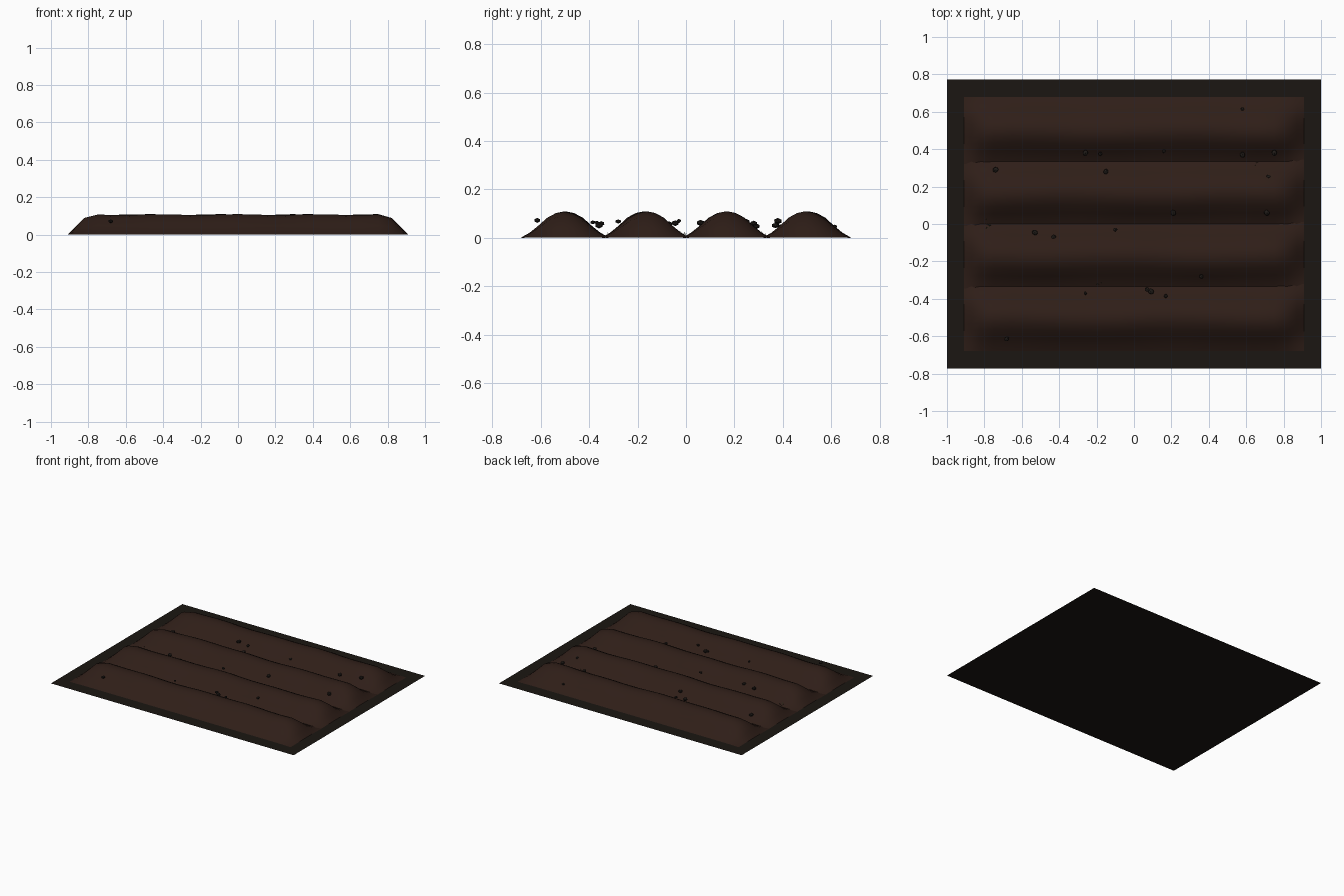
import bpy, bmesh, math, random
from mathutils import Matrix, Vector

if "Cube" in bpy.data.objects:
    bpy.data.objects.remove(bpy.data.objects["Cube"])

random.seed(4)


def material(name, r, g, b):
    m = bpy.data.materials.new(name)
    m.diffuse_color = (r, g, b, 1)
    m.use_nodes = True
    m.node_tree.nodes["Principled BSDF"].inputs["Base Color"].default_value = m.diffuse_color
    return m


SOIL = material("soil", 0.028, 0.013, 0.009)
DARK = material("dark_soil", 0.011, 0.008, 0.006)
STONE = material("clod", 0.014, 0.011, 0.009)
GREEN = material("weed_green", 0.012, 0.03, 0.008)


def finish(name, bm, mat, smooth=False):
    bmesh.ops.recalc_face_normals(bm, faces=bm.faces)
    me = bpy.data.meshes.new(name)
    bm.to_mesh(me)
    bm.free()
    me.materials.append(mat)
    for p in me.polygons:
        p.use_smooth = smooth
    ob = bpy.data.objects.new(name, me)
    bpy.context.collection.objects.link(ob)
    return ob


# Flat plot of earth
bm = bmesh.new()
bmesh.ops.create_grid(bm, x_segments=1, y_segments=1, size=1)
bmesh.ops.scale(bm, vec=(1, 0.773, 1), verts=bm.verts)
finish("ground_plot", bm, DARK)

# Four planted ridges: bell profile swept along x, tapering at both ends
half = [(0.18, 0.002), (0.145, 0.021), (0.11, 0.048), (0.07, 0.082), (0.035, 0.1)]
profile = [(-y, z) for y, z in half] + [(0, 0.107)] + half[::-1]
inner = [-0.75 + 1.5 * i / 16 for i in range(17)]
stations = [-0.91, -0.87, -0.82] + inner + [0.82, 0.87, 0.91]


def taper(x):
    d = 0.91 - abs(x)
    if d < 0.09:
        return 0.02 + 0.8 * d / 0.09
    return min(1.0, 0.82 + 0.18 * (d - 0.09) / 0.07)


for n, cy in enumerate((-0.5, -0.167, 0.167, 0.5)):
    bm = bmesh.new()
    rows = []
    for x in stations:
        k = taper(x) * (1 + 0.025 * math.cos(x * 15 + 0.5 * n))
        sway = 0.006 * math.sin(x * 7 + n * 2)
        rows.append([bm.verts.new((x, cy + y + sway * z / 0.107, z * k))
                     for y, z in profile])
    for a, b in zip(rows, rows[1:]):
        for i in range(len(profile) - 1):
            bm.faces.new((a[i], b[i], b[i + 1], a[i + 1]))
    finish(f"soil_ridge_{n + 1}", bm, SOIL, True)

# Loose clods of earth
clods = [(0.06, 0.59), (0.58, 0.615), (-0.26, 0.38), (-0.18, 0.375), (0.16, 0.39),
         (0.75, 0.38), (0.58, 0.37), (0.72, 0.25), (-0.74, 0.29), (-0.15, 0.28),
         (0.04, 0.07), (0.21, 0.06), (0.71, 0.06), (-0.53, -0.045), (-0.43, -0.07),
         (-0.1, -0.03), (-0.26, -0.37), (0.07, -0.35), (0.09, -0.36),
         (0.17, -0.385), (0.36, -0.28), (-0.68, -0.615)]
bm = bmesh.new()
for x, y in clods:
    r = random.uniform(0.009, 0.017)
    m = (Matrix.Translation((x, y, random.uniform(0.045, 0.075)))
         @ Matrix.Rotation(random.uniform(0, 6), 4, 'Z')
         @ Matrix.Diagonal((1.1, 0.95, 0.75, 1)))
    bmesh.ops.create_icosphere(bm, subdivisions=1, radius=r, matrix=m)
finish("soil_clods", bm, STONE)

# Small weed tufts in the furrows
bm = bmesh.new()
for x, y in [(-0.79, 0.04), (-0.78, -0.01), (-0.18, -0.03),
             (-0.19, -0.31), (0.66, 0.32), (-0.33, 0.1)]:
    base = Vector((x, y, 0.005))
    for i in range(5):
        a = i * 1.2566 + random.uniform(-0.3, 0.3)
        out = Vector((math.cos(a), math.sin(a), 0))
        side = Vector((-out.y, out.x, 0)) * 0.003
        tip = base + out * 0.018 + Vector((0, 0, random.uniform(0.015, 0.025)))
        bm.faces.new([bm.verts.new(p) for p in (base - side, base + side, tip)])
finish("weed_tufts", bm, GREEN)
